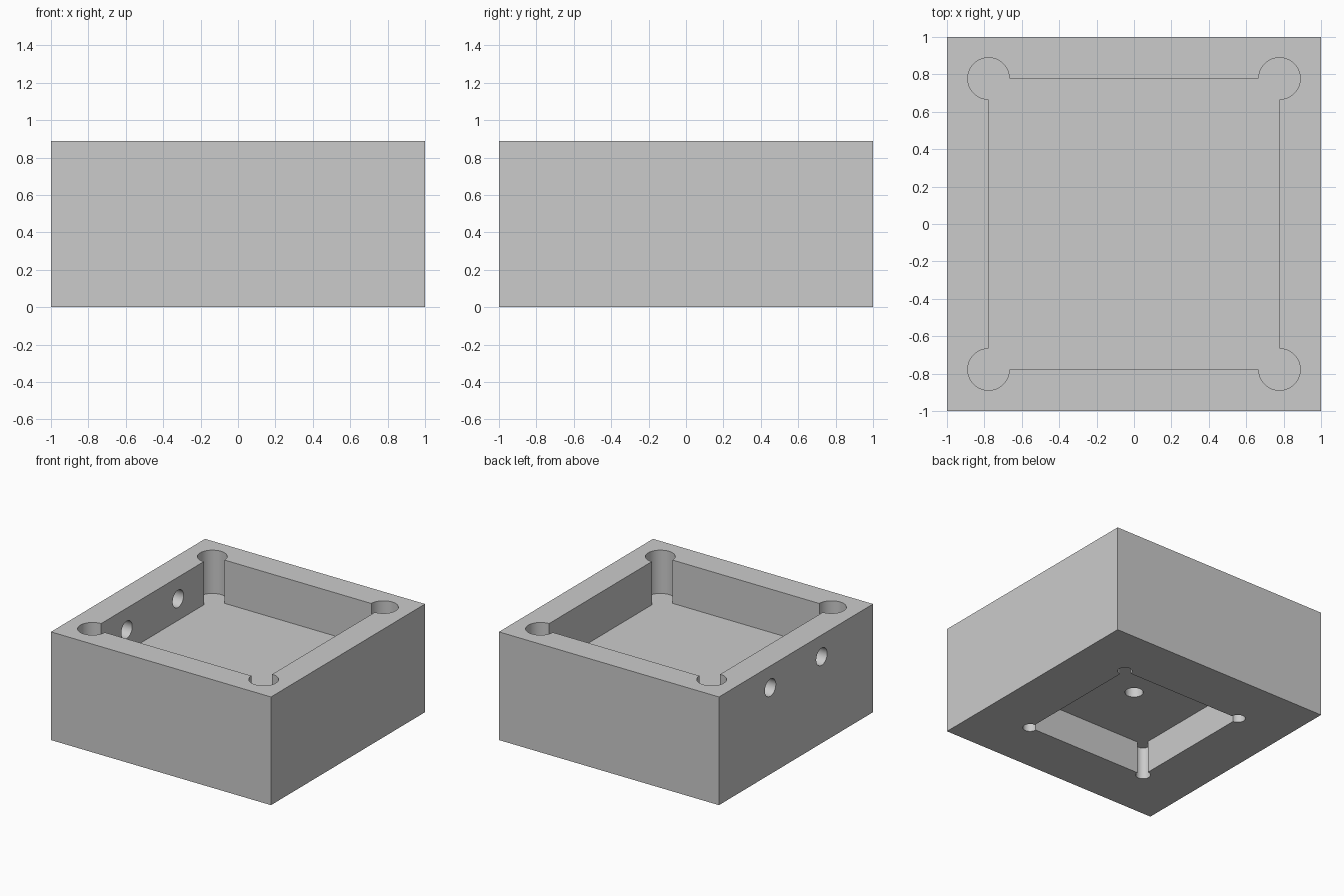
import bpy
import bmesh
from math import cos, sin, radians, tau
from mathutils import Matrix, Vector

U = 2 / 90          # one design unit: the block is 90 wide
SIZE, HEIGHT = 90, 40
FLOOR_TOP, FLOOR_BOTTOM = 24, 12

if "Cube" in bpy.data.objects:
    bpy.data.objects.remove(bpy.data.objects["Cube"], do_unlink=True)

grey = bpy.data.materials.new("plain grey")
grey.use_nodes = True
grey.diffuse_color = (0.6, 0.6, 0.6, 1)
grey.node_tree.nodes["Principled BSDF"].inputs["Base Color"].default_value = (0.6, 0.6, 0.6, 1)


def prism(name, outline, depth, matrix):
    """Extrude a flat outline upwards by depth, then place it."""
    bm = bmesh.new()
    face = bm.faces.new([bm.verts.new((x, y, 0)) for x, y in outline])
    top = bmesh.ops.extrude_face_region(bm, geom=[face])["geom"]
    bmesh.ops.translate(bm, vec=(0, 0, depth),
                        verts=[g for g in top if isinstance(g, bmesh.types.BMVert)])
    bmesh.ops.transform(bm, matrix=Matrix.Scale(U, 4) @ matrix, verts=bm.verts)
    bmesh.ops.recalc_face_normals(bm, faces=bm.faces)
    mesh = bpy.data.meshes.new(name)
    bm.to_mesh(mesh)
    bm.free()
    mesh.materials.append(grey)
    obj = bpy.data.objects.new(name, mesh)
    bpy.context.collection.objects.link(obj)
    return obj


def arc(cx, cy, radius, start, sweep, steps):
    return [(cx + radius * cos(start + sweep * i / steps),
             cy + radius * sin(start + sweep * i / steps)) for i in range(steps + 1)]


def circle(radius):
    return arc(0, 0, radius, 0, tau, 48)[:-1]


def relieved_square(half, radius):
    """Square outline with a round relief centred on each corner."""
    points = []
    for sx, sy, angle in ((1, 1, 45), (-1, 1, 135), (-1, -1, 225), (1, -1, 315)):
        points += arc(sx * half, sy * half, radius, radians(angle - 135), radians(270), 36)
    return points


def cut(target, cutter):
    mod = target.modifiers.new(cutter.name, "BOOLEAN")
    mod.operation = "DIFFERENCE"
    mod.solver = "EXACT"
    mod.object = cutter
    bpy.context.view_layer.objects.active = target
    bpy.ops.object.modifier_apply(modifier=mod.name)
    bpy.data.objects.remove(cutter, do_unlink=True)


# Solid block
h = SIZE / 2
block = prism("housing_block", [(-h, -h), (h, -h), (h, h), (-h, h)], HEIGHT, Matrix())

# Upper and lower pockets with corner reliefs
cut(block, prism("upper_pocket", relieved_square(35, 5), 20,
                 Matrix.Translation((0, 0, FLOOR_TOP))))
cut(block, prism("lower_pocket", relieved_square(25, 2.5), FLOOR_BOTTOM + 4,
                 Matrix.Translation((0, 0, -4))))

# Blind hole in the underside of the floor
cut(block, prism("floor_hole", circle(3.1), 12, Matrix.Translation((0, 0, FLOOR_BOTTOM - 4))))

# Two cross holes through the right wall
for y in (-15, 15):
    place = Matrix.Translation(Vector((-50, y, 32))) @ Matrix.Rotation(radians(90), 4, "Y")
    cut(block, prism("wall_hole", circle(3.2), 20, place))

# Smooth the round walls, keep the edges crisp
bpy.ops.object.select_all(action="DESELECT")
block.select_set(True)
bpy.context.view_layer.objects.active = block
bpy.ops.object.shade_smooth_by_angle(angle=radians(30))
